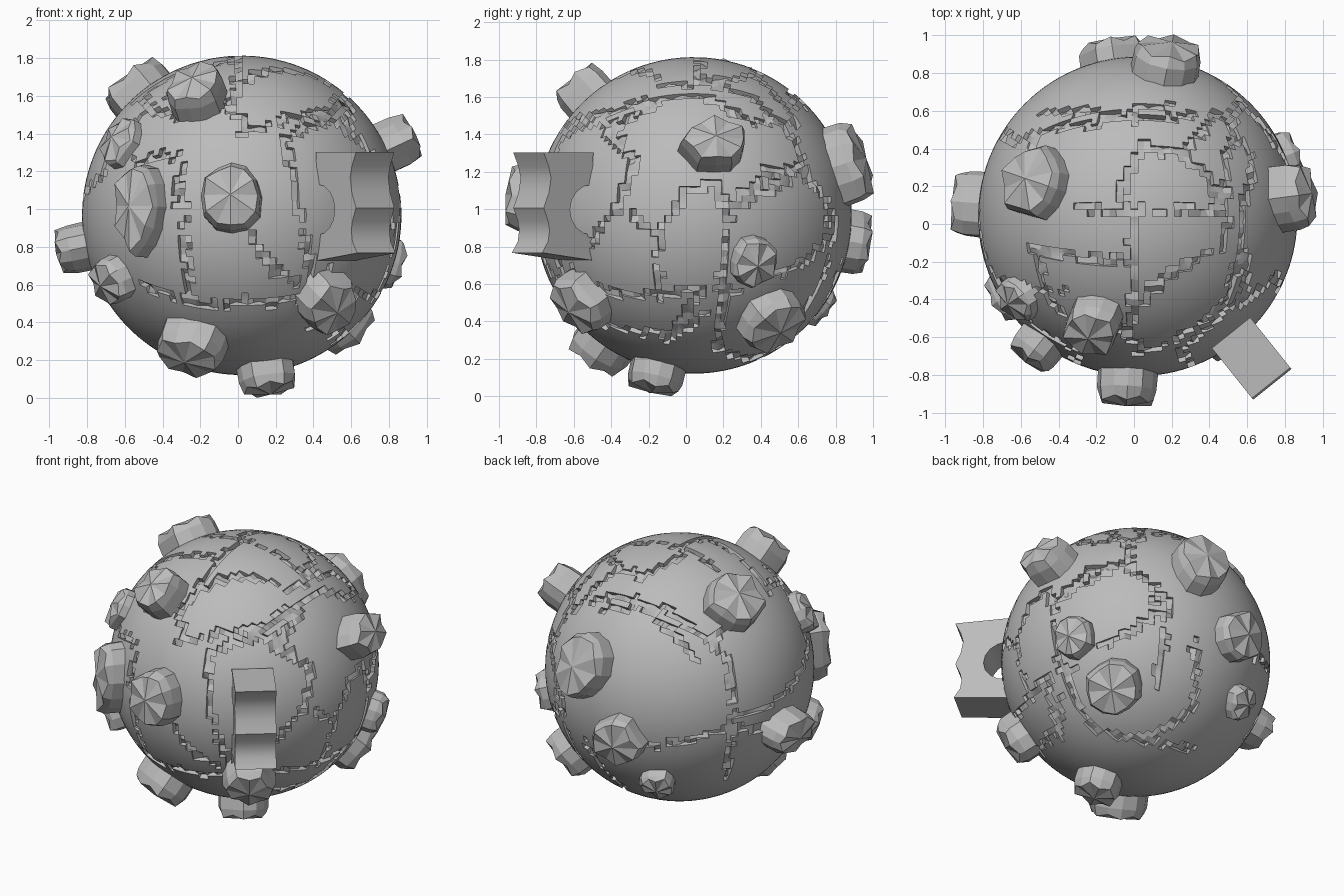
import bpy, bmesh, math, random
from mathutils import Vector, kdtree

if "Cube" in bpy.data.objects:
    bpy.data.objects.remove(bpy.data.objects["Cube"])

random.seed(4)
C = Vector((0.02, 0.04, 0.967))      # ball centre
R = 0.846                            # ball radius

stone = bpy.data.materials.new("stone_grey")
stone.diffuse_color = (0.5, 0.5, 0.5, 1)
stone.use_nodes = True
stone.node_tree.nodes["Principled BSDF"].inputs["Base Color"].default_value = stone.diffuse_color


def finish(bm, name, angle=30):
    """Make an object, smooth with hard edges above the angle."""
    bmesh.ops.recalc_face_normals(bm, faces=bm.faces[:])
    for f in bm.faces:
        f.smooth = True
    for e in bm.edges:
        e.smooth = len(e.link_faces) == 2 and e.calc_face_angle(0) < math.radians(angle)
    me = bpy.data.meshes.new(name)
    bm.to_mesh(me)
    bm.free()
    me.materials.append(stone)
    ob = bpy.data.objects.new(name, me)
    ob.location = C
    bpy.context.collection.objects.link(ob)
    return ob


# ---- cracks, drawn as paths in several views (right, up) ----
front = [[(-.52, .61), (-.25, .5), (.05, .51), (.38, .53), (.5, .7)],
         [(-.55, 1.25), (-.3, 1.28), (-.28, .84), (-.25, .52)],
         [(.24, 1.36), (.3, 1.08), (.37, .72), (.4, .53)],
         [(.06, .86), (.2, .68), (.3, .6)],
         [(-.1, 1.55), (.1, 1.42)], [(.24, 1.38), (.57, 1.47)],
         [(.57, 1.55), (.6, 1.42), (.77, 1.2)],
         [(-.6, 1.4), (-.35, 1.62)], [(0, 1.7), (.3, 1.73)]]
side = [[(-.7, 1.4), (-.4, 1.51), (0, 1.6)],
        [(-.43, 1.43), (-.28, 1.25), (-.33, 1.08), (-.52, .8)],
        [(-.38, 1.02), (-.14, .87), (-.16, .6)],
        [(-.55, .58), (-.35, .55), (.05, .57), (.3, .55)],
        [(-.45, .38), (0, .36), (.1, .45)],
        [(-.14, .87), (0, 1.1), (.15, 1.15), (.22, .98), (.2, .6), (.16, .28)],
        [(.22, .98), (.6, 1.2)],
        [(.05, 1.68), (.35, 1.6), (.57, 1.38), (.65, 1.18), (.8, .93), (.75, .68), (.6, .42)]]
top = [[(-.5, .58), (0, .55), (.3, .57)],
       [(.45, .6), (.25, .36), (.05, .42), (-.07, .2), (-.02, .05)],
       [(.25, .36), (.42, .22), (.45, .07)],
       [(-.3, .08), (0, .07), (.3, .08), (.46, .05)],
       [(-.55, -.13), (-.02, -.2)],
       [(0, .05), (0, -.4), (-.02, -.6)],
       [(.02, -.45), (.2, -.24), (.45, -.13), (.52, .07)],
       [(.57, -.08), (.58, -.4)],
       [(-.52, -.15), (-.45, -.4), (-.3, -.55)],
       [(.47, .55), (.63, .35), (.57, .05)]]
back_left = [[(-.55, .4), (-.2, .38), (.07, .15), (.17, .03), (.18, -.4), (.17, -.72)],
             [(-.4, -.48), (-.05, -.45), (.2, -.4), (.5, -.4)],
             [(.07, .15), (.3, .3)],
             [(.68, .35), (.77, .05), (.55, -.22), (.25, -.33)]]
back_below = [[(-.45, .35), (-.2, .55), (0, .57), (.2, .4), (.18, .2), (-.15, .02)],
              [(.43, .05), (.4, -.35), (.1, -.55), (-.25, -.45)],
              [(.37, -.6), (.1, -.55)], [(-.5, -.15), (-.45, -.5)]]


def view(azimuth, elev):
    """Right, up and toward-viewer axes for a viewing direction."""
    a, e = math.radians(azimuth), math.radians(elev)
    t = Vector((math.cos(a) * math.cos(e), math.sin(a) * math.cos(e), math.sin(e)))
    r = Vector((-math.sin(a), math.cos(a), 0))
    return r, t.cross(r), t


points = []
for paths, (r, u, t), absolute in ((front, view(-90, 0), 1), (side, view(0, 0), 1),
                                   (top, view(-90, 90), 1), (back_left, view(135, 25), 0),
                                   (back_below, view(45, -25), 0)):
    off = Vector((C.dot(r), C.dot(u))) * absolute
    for path in paths:
        on_ball = []
        for p in path:
            q = Vector(p) - off
            d = math.sqrt(max(0, R * R - q.length_squared))
            on_ball.append((r * q.x + u * q.y + t * d).normalized())
        for a, b in zip(on_ball, on_ball[1:]):
            n = max(2, int((a - b).length * R / 0.03))
            for i in range(n + 1):
                jitter = Vector([random.uniform(-.017, .017) for _ in range(3)])
                points.append(a.lerp(b, i / n).normalized() * R + jitter)
tree = kdtree.KDTree(len(points))
for i, p in enumerate(points):
    tree.insert(p, i)
tree.balance()

# ---- ball: quad sphere with blocky sunken cracks ----
bm = bmesh.new()
bmesh.ops.create_cube(bm, size=2)
bmesh.ops.subdivide_edges(bm, edges=bm.edges[:], cuts=33, use_grid_fill=True)
for v in bm.verts:
    v.co = Vector([math.tan(c * math.pi / 4) for c in v.co]).normalized() * R
crack = [f for f in bm.faces if tree.find(f.calc_center_median().normalized() * R)[2] < 0.027]
region = bmesh.ops.extrude_face_region(bm, geom=crack)["geom"]
bmesh.ops.delete(bm, geom=[f for f in crack if f.is_valid], context='FACES')
for v in region:
    if isinstance(v, bmesh.types.BMVert):
        v.co *= 1 - random.choice((.012, .022, .03, .04))
finish(bm, "cracked_ball", 20)

# ---- studs: tip position from the ball centre, half width, half height ----
studs = [(-.06, -.99, .11, .16, .19), (-.59, -.76, .05, .14, .25), (-.26, -.64, .72, .15, .16),
         (-.59, .2, .74, .20, .20), (.91, .12, .42, .18, .14), (-.97, .08, -.2, .19, .13),
         (-.74, -.45, -.37, .15, .14), (-.68, -.46, .41, .13, .14), (-.3, -.54, -.77, .19, .18),
         (.5, -.66, -.51, .16, .17), (.15, -.22, -.935, .16, .15), (.58, .46, -.62, .19, .19),
         (.83, .34, -.27, .13, .14), (.18, .91, .3, .19, .22), (-.14, .93, -.16, .17, .17),
         (-.32, .71, -.5, .12, .12)]


def stud(i, x, y, z, a, b, sides=12):
    tip = Vector((x, y, z))
    d = tip.normalized()
    h = Vector((0, 0, 1)).cross(d).normalized()
    w = d.cross(h)
    bm = bmesh.new()
    wob = [random.uniform(.88, 1.08) for _ in range(sides)]
    rings = []
    for dist, s in ((R - .12, 1), ((R + tip.length) / 2, .98), (tip.length - .015, .88)):
        ring = []
        for k in range(sides):
            t = 2 * math.pi * k / sides
            f = s * wob[k] * random.uniform(.97, 1.03)
            lift = (.012 if k % 2 else -.012) if s < .9 else 0
            ring.append(bm.verts.new(d * (dist + lift) + h * a * f * math.cos(t) + w * b * f * math.sin(t)))
        rings.append(ring)
    centre = bm.verts.new(d * (tip.length + .015))
    for k in range(sides):
        m = (k + 1) % sides
        for lo, hi in zip(rings, rings[1:]):
            bm.faces.new((lo[k], lo[m], hi[m], hi[k]))
        bm.faces.new((rings[-1][k], rings[-1][m], centre))     # star cap
    bm.faces.new(rings[0][::-1])
    finish(bm, f"stud_{i + 1}", 8)


for i, s in enumerate(studs):
    stud(i, *s)

# ---- handle: grip profile (distance out, height) given thickness ----
profile = [(1.13, .335), (1.095, .26), (1.08, .2), (1.095, .12), (1.13, .04), (1.10, -.03),
           (1.09, -.08), (1.10, -.14), (1.14, -.2), (.80, -.24)]
profile += [(.80 + .15 * math.sin(t), .03 - .135 * math.cos(t))
            for t in [math.pi * k / 8 for k in range(9)]]
profile.append((.79, .335))
out = Vector((.625, -.78, 0)).normalized()
across = Vector((-out.y, out.x, 0))
bm = bmesh.new()
face = bm.faces.new([bm.verts.new(out * r + Vector((0, 0, z)) - across * .13) for r, z in profile])
ext = bmesh.ops.extrude_face_region(bm, geom=[face])["geom"]
bmesh.ops.translate(bm, vec=across * .26, verts=[v for v in ext if isinstance(v, bmesh.types.BMVert)])
if not face.is_valid or len(bm.faces) < len(profile) + 2:
    bmesh.ops.holes_fill(bm, edges=bm.edges[:], sides=0)
finish(bm, "handle", 40)
